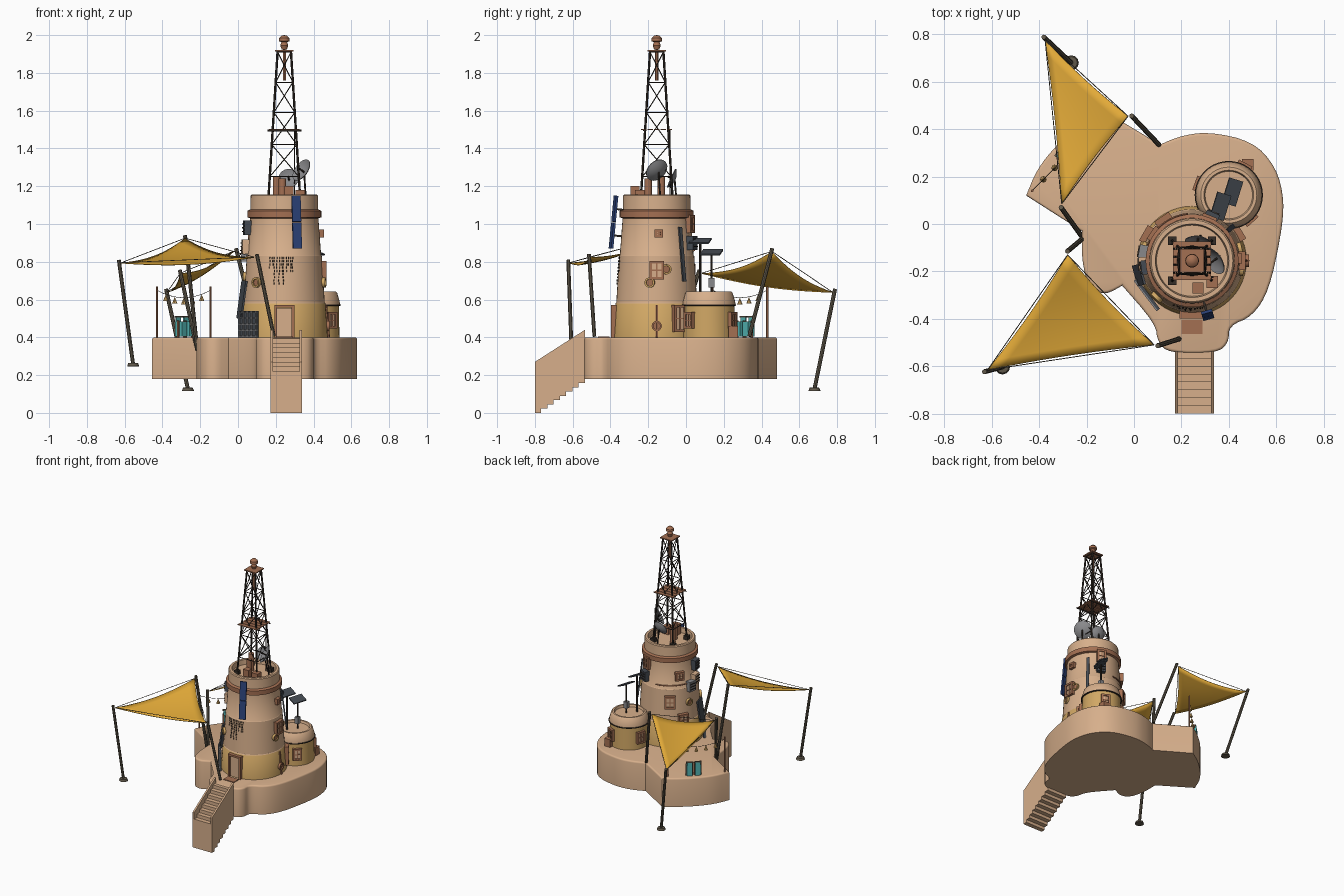
import bpy, bmesh, math, random
from mathutils import Matrix, Vector

if "Cube" in bpy.data.objects:
    bpy.data.objects.remove(bpy.data.objects["Cube"], do_unlink=True)
random.seed(4)


def colour(name, r, g, b):
    m = bpy.data.materials.new(name)
    m.use_nodes = True
    m.diffuse_color = (r, g, b, 1)
    m.node_tree.nodes["Principled BSDF"].inputs["Base Color"].default_value = (r, g, b, 1)
    return m


plaster = colour("sand plaster", .68, .43, .26)
ochre = colour("ochre plaster", .64, .39, .13)
cloth = colour("golden cloth", .76, .4, .04)
clay = colour("terracotta", .37, .16, .085)
wood = colour("weathered wood", .12, .1, .07)
iron = colour("black iron", .035, .026, .02)
grey = colour("grey metal", .25, .25, .26)
blue = colour("solar blue", .025, .055, .19)
teal = colour("teal", .09, .48, .47)
slate = colour("slate", .06, .07, .085)


def finish(name, bm, *mats, smooth=False):
    bmesh.ops.recalc_face_normals(bm, faces=bm.faces)
    mesh = bpy.data.meshes.new(name)
    bm.to_mesh(mesh)
    bm.free()
    for m in mats:
        mesh.materials.append(m)
    if smooth:
        mesh.shade_smooth()
        mesh.set_sharp_from_angle(angle=math.radians(35))
    ob = bpy.data.objects.new(name, mesh)
    bpy.context.collection.objects.link(ob)
    return ob


def box(name, loc, size, mat, frame=Matrix()):
    bm = bmesh.new()
    m = frame @ Matrix.Translation(loc) @ Matrix.Diagonal((*size, 1))
    bmesh.ops.create_cube(bm, size=1, matrix=m)
    return finish(name, bm, mat)


def rods(name, pairs, radius, mat, sides=6):
    bm = bmesh.new()
    for a, b in pairs:
        a, b = Vector(a), Vector(b)
        d = b - a
        m = Matrix.Translation((a + b) / 2) @ d.to_track_quat('Z', 'Y').to_matrix().to_4x4()
        bmesh.ops.create_cone(bm, cap_ends=True, segments=sides, radius1=radius,
                              radius2=radius, depth=d.length, matrix=m)
    return finish(name, bm, mat, smooth=True)


def lathe(name, profile, mats, frame=Matrix(), sides=40, rule=lambda z: 0):
    bm = bmesh.new()
    vs = [bm.verts.new((r, 0, z)) for r, z in profile]
    es = [bm.edges.new(p) for p in zip(vs, vs[1:])]
    bmesh.ops.spin(bm, geom=vs + es, cent=(0, 0, 0), axis=(0, 0, 1),
                   angle=math.tau, steps=sides, use_duplicate=False)
    bmesh.ops.remove_doubles(bm, verts=bm.verts, dist=.0002)
    for f in bm.faces:
        f.material_index = rule(f.calc_center_median().z)
    bm.transform(frame)
    return finish(name, bm, *mats, smooth=True)


def prism(name, points, push, mat, bevel=0):
    bm = bmesh.new()
    face = bm.faces.new([bm.verts.new(p) for p in points])
    top = bmesh.ops.extrude_face_region(bm, geom=[face])["geom"]
    moved = [v for v in top if isinstance(v, bmesh.types.BMVert)]
    bmesh.ops.translate(bm, verts=moved, vec=push)
    if bevel:
        rim = [e for e in bm.edges if all(v in moved for v in e.verts)]
        bmesh.ops.bevel(bm, geom=rim, offset=bevel, segments=3, profile=.5, affect='EDGES')
    return finish(name, bm, mat, smooth=bool(bevel))


# Terrace: rounded outline, third value 1 marks a sharp corner
outline = [(-.455, .12, 1), (-.41, .23, 0), (-.33, .33, 0), (-.23, .42, 0), (-.135, .483, 1),
           (.11, .335, 1), (.19, .37, 0), (.31, .39, 0), (.5, .35, 0), (.6, .24, 0), (.635, .1, 0),
           (.62, -.05, 0), (.57, -.28, 0), (.5, -.39, 0), (.4, -.43, 0), (.4, -.5, 0), (.35, -.545, 0),
           (.15, -.545, 0), (.1, -.5, 0), (.09, -.42, 0), (-.05, -.26, 1), (-.12, -.3, 0),
           (-.19, -.27, 0), (-.22, -.16, 0), (-.22, -.03, 1)]
for _ in range(2):
    smoother = []
    for i, p in enumerate(outline):
        if p[2]:
            smoother.append(p)
            continue
        for q in (outline[i - 1], outline[(i + 1) % len(outline)]):
            smoother.append((p[0] * .75 + q[0] * .25, p[1] * .75 + q[1] * .25, 0))
    outline = smoother
prism("terrace", [(x, y, .18) for x, y, _ in outline], (0, 0, .22), plaster, .012)

# Stairs with a stepped underside and sloped side walls
count = 8
run = [-.8 + .265 * i / count for i in range(count + 1)]
under, treads = [], []
for i in range(count):
    under += [(run[i], .18 * i / count), (run[i + 1], .18 * i / count)]
    treads += [(run[i], .22 + .2 * i / count), (run[i + 1], .22 + .2 * i / count)]
prism("stairs", [(.185, y, z) for y, z in under + treads[::-1]], (.14, 0, 0), plaster)
for side, x in (("left", .325), ("right", .172)):
    wall = under + [(run[-1], .44), (run[0], .27)]
    prism(side + "_stair_wall", [(x, y, z) for y, z in wall], (.013, 0, 0), plaster)

# Towers
main = Matrix.Translation((.245, -.155, 0))
small = Matrix.Translation((.4, .122, 0))
lathe("main_tower", [(.23, .4), (.218, .58), (.214, .585), (.199, .83), (.195, .835), (.18, 1.04),
                     (.178, 1.15), (.172, 1.156), (.155, 1.156), (.15, 1.12), (0, 1.12)],
      (plaster, ochre), main, 48, lambda z: int(z < .58))
lathe("collar", [(.18, 1.03), (.196, 1.035), (.196, 1.07), (.18, 1.078)], (clay,), main, 48)
lathe("small_tower", [(.137, .4), (.134, .57), (.14, .575), (.138, .59), (.125, .635), (.118, .642),
                      (.105, .642), (.1, .625), (0, .625)],
      (plaster, ochre), small, 40, lambda z: int(z < .572))
lathe("annex_pipe", [(.136, .566), (.144, .568), (.144, .574), (.136, .576)], (iron,), small)


def on_wall(tower, angle, reach, z):
    turn = Matrix.Rotation(math.radians(angle), 4, 'Z')
    return tower @ turn @ Matrix.Translation((reach, 0, z))


def tower_reach(z):
    return .23 - .078 * (z - .4)


# Framed windows
def window(name, frame, w, h):
    box(name + "_pane", (0, 0, 0), (.03, w, h), plaster, frame)
    for s in (-1, 1):
        box(name + "_jamb", (0, s * w / 2, 0), (.045, .014, h + .014), clay, frame)
        box(name + "_lintel", (0, 0, s * h / 2), (.045, w + .014, .014), clay, frame)
    box(name + "_mullion", (.003, 0, 0), (.034, .006, h), clay, frame)
    box(name + "_transom", (.003, 0, 0), (.034, w, .006), clay, frame)


for angle, z, w, h in ((0, .755, .065, .085), (3, .95, .03, .03), (31, .5, .06, .13), (125, .74, .06, .08),
                       (150, .6, .06, .08), (68, 1, .05, .08), (145, .93, .05, .05)):
    window("tower_window", on_wall(main, angle, tower_reach(z), z), w, h)
for angle in (-48, 62, 160):
    window("annex_window", on_wall(small, angle, .13, .49), .05, .075)

# Round portholes
for angle, z, ring in ((14, .76, ochre), (-10, .69, ochre), (-134, .69, ochre), (165, .72, ochre), (0, .46, clay)):
    f = on_wall(main, angle, tower_reach(z) - .01, z) @ Matrix.Rotation(math.pi / 2, 4, 'Y')
    lathe("porthole_ring", [(.018, 0), (.027, 0), (.027, .025), (.018, .025), (.018, 0)], (ring,), f, 16)
    lathe("porthole_cover", [(.019, 0), (.019, .017), (0, .017)], (clay,), f, 16)

# Front door
door = on_wall(main, -90, .215, .485)
box("door_panel", (0, 0, -.005), (.035, .08, .15), plaster, door)
for s in (-1, 1):
    box("door_jamb", (.003, s * .046, 0), (.05, .014, .17), clay, door)
box("door_lintel", (.003, 0, .08), (.05, .106, .014), clay, door)
box("door_mat", (.065, 0, -.083), (.06, .09, .006), clay, door)

# Wall equipment
panel = on_wall(main, -74, .238, 1.01) @ Matrix.Rotation(-.1, 4, 'Y')
for s in (-1, 1):
    box("blue_panel", (0, 0, s * .071), (.012, .048, .138), blue, panel)
    box("panel_bracket", (-.025, 0, s * .07), (.05, .01, .01), iron, panel)
for angle, z, mat in ((-172, .98, slate), (-176, .88, plaster), (66, .9, slate), (170, .84, grey)):
    f = on_wall(main, angle, tower_reach(z) + .012, z)
    box("wall_unit", (0, 0, 0), (.04, .06, .075), mat, f)
    for k in range(3):
        box("unit_louvre", (.022, 0, (k - 1) * .02), (.006, .05, .006), iron, f)
lean = on_wall(main, 40, .21, .84) @ Matrix.Rotation(-.12, 4, 'Y')
box("leaning_panel", (0, 0, 0), (.01, .02, .29), slate, lean)
side_lean = on_wall(main, -165, .232, .6) @ Matrix.Rotation(-.14, 4, 'Y')
box("side_panel", (0, 0, 0), (.01, .09, .2), slate, side_lean)
rods("downpipe", [(on_wall(main, 0, .235, .4).translation, on_wall(main, 0, .22, .57).translation)], .007, clay)
arc = [on_wall(main, 95 + 8 * k, tower_reach(.86) + .004, .86).translation for k in range(12)]
rods("wall_pipe", list(zip(arc, arc[1:])), .005, clay)
lattice = on_wall(main, -143, .236, .47)
box("lattice_back", (0, 0, 0), (.012, .16, .14), slate, lattice)
for k in range(5):
    box("lattice_bar", (.008, 0, (k - 2) * .032), (.008, .16, .007), grey, lattice)
    box("lattice_post", (.008, (k - 2) * .037, 0), (.008, .007, .14), grey, lattice)

# Hanging vines: broken strands of small leaves
leaves = []
for k in range(11):
    a = -112 + 3.6 * k
    for step in range(random.randint(3, 9)):
        z = .825 - step * .017
        a += random.uniform(-1, 1)
        leaves.append([on_wall(main, a, tower_reach(h) + .003, h).translation for h in (z, z - .01)])
rods("vines", leaves, .0025, iron, 5)

# Lattice mast
cx, cy = .245, -.155


def mast_corner(k, z):
    half = .085 - .05 * (z - 1.12) / .8
    sx, sy = ((1, 1), (-1, 1), (-1, -1), (1, -1))[k % 4]
    return (cx + sx * half, cy + sy * half, z)


levels = [1.25, 1.42, 1.59, 1.75, 1.91]
legs, braces = [], []
for k in range(4):
    legs.append((mast_corner(k, 1.12), mast_corner(k, 1.92)))
    braces += [(mast_corner(k, z), mast_corner(k + 1, z)) for z in levels]
    for lo, hi in zip(levels, levels[1:]):
        braces += [(mast_corner(k, lo), mast_corner(k + 1, hi)), (mast_corner(k + 1, lo), mast_corner(k, hi))]
    box("mast_foot", mast_corner(k, 1.135), (.035, .035, .03), iron)
rods("mast_legs", legs, .0065, iron)
rods("mast_braces", braces, .003, iron, 5)
for k in range(5):
    box("lookout_slat", (cx, cy + (k - 2) * .034, 1.5), (.16, .028, .006), clay)
for s in (-1, 1):
    rods("lookout_beam", [((cx - .09, cy + s * .07, 1.495), (cx + .09, cy + s * .07, 1.495))], .004, iron)
box("mast_plate", (cx, cy, 1.917), (.1, .1, .008), clay)
rods("mast_core", [((cx, cy, 1.76), (cx, cy, 1.92))], .009, clay)
lathe("beacon", [(0, 1.92), (.014, 1.925), (.021, 1.945), (.015, 1.963), (.029, 1.968), (.027, 1.985),
                 (.015, 1.997), (0, 2)], (clay,), main, 20)

# Rooftop dishes and vents
for name, spot, aim, size in (("large_dish", (.35, -.145, 1.275), (-.7, -.5, .5), .064),
                              ("small_dish", (.27, -.06, 1.235), (-.1, -1, .45), .054)):
    f = Matrix.Translation(spot) @ Vector(aim).to_track_quat('Z', 'Y').to_matrix().to_4x4()
    bowl = [(size * t / 5, size * .35 * (t / 5) ** 2) for t in range(6)]
    lathe(name, bowl + [(r, z - .004) for r, z in bowl[::-1]], (grey,), f, 28)
    rods(name + "_stand", [(spot, (spot[0] + .01, spot[1] + .01, 1.12)), (spot, f @ Vector((0, 0, .04)))], .005, iron)
box("roof_vent", (.27, -.27, 1.16), (.045, .045, .08), clay)
box("roof_hatch", (.33, -.245, 1.15), (.05, .05, .06), clay)
rods("chimney", [((.205, -.13, 1.12), (.205, -.13, 1.25)), ((.235, -.2, 1.12), (.235, -.2, 1.24))], .02, clay, 12)
rods("whip_aerial", [((.3, -.085, 1.12), (.3, -.085, 1.5))], .003, iron)

# Annex rooftop panels on posts
for x, y, z in ((.365, .075, .91), (.415, .135, .85)):
    rods("panel_post", [((x, y, .62), (x, y, z))], .006, iron)
    tilt = Matrix.Translation((x, y, z)) @ Matrix.Rotation(-.3, 4, 'Z') @ Matrix.Rotation(.4, 4, 'Y')
    box("post_panel", (0, 0, 0), (.065, .11, .008), slate, tilt)
box("post_box", (.415, .135, .69), (.03, .03, .05), grey)
box("annex_crate", (.48, .25, .43), (.05, .05, .06), clay)


# Shade sails: triangle corners, with matching pole feet
def sail(name, corners, feet):
    a, b, c = (Vector(p) for p in corners)
    mid, n = (a + b + c) / 3, 12
    bm, grid = bmesh.new(), {}
    for i in range(n + 1):
        for j in range(n + 1 - i):
            u, v = i / n, j / n
            w = 1 - u - v
            bend = u * v + v * w + w * u
            p = (a * u + b * v + c * w).lerp(mid, .25 * bend) - Vector((0, 0, .1 * bend))
            grid[i, j] = bm.verts.new(p)
    for i, j in grid:
        if i + j < n:
            bm.faces.new([grid[i, j], grid[i + 1, j], grid[i, j + 1]])
        if i + j < n - 1:
            bm.faces.new([grid[i + 1, j], grid[i + 1, j + 1], grid[i, j + 1]])
    ob = finish(name, bm, cloth, smooth=True)
    ob.modifiers.new("thickness", 'SOLIDIFY').thickness = .004
    rods(name + "_ropes", [(a, b), (b, c), (c, a)], .002, wood, 5)
    for corner, foot in zip((a, b, c), feet):
        foot = Vector(foot)
        out = corner - mid
        top = corner + Vector((out.x, out.y, 0)).normalized() * .015 + Vector((0, 0, .015))
        rods(name + "_pole", [(foot, top)], .0105, wood, 8)
    lathe(name + "_foot", [(0, -.01), (.032, -.008), (.026, .008), (0, .012)], (wood,),
          Matrix.Translation(feet[0]), 12)


sail("front_sail", [(-.618, -.616, .795), (.085, -.51, .825), (-.28, -.13, .925)],
     [(-.555, -.603, .255), (.19, -.485, .405), (-.215, -.06, .33)])
sail("back_sail", [(-.375, .775, .64), (-.025, .455, .855), (-.305, .085, .74)],
     [(-.265, .68, .125), (.105, .335, .405), (-.215, -.06, .33)])

# Lantern line with pennants between two posts
ends = Vector((-.43, .14, .65)), Vector((-.145, .43, .65))
for p in ends:
    rods("line_post", [((p.x, p.y, .4), p + Vector((0, 0, .02)))], .006, clay)
line = [ends[0].lerp(ends[1], t / 12) - Vector((0, 0, .16 * t / 12 * (1 - t / 12))) for t in range(13)]
rods("lantern_line", list(zip(line, line[1:])), .0015, iron, 5)
for p in line[2:-1:2]:
    lathe("pennant", [(0, 0), (.014, -.035), (0, -.035)], (ochre,), Matrix.Translation(p), 8)

# Pair of teal seats with wooden frames
for s in (-1, 1):
    spot = Matrix.Translation((-.28 + s * .021, .31 + s * .021, .4)) @ Matrix.Rotation(.785, 4, 'Z')
    box("seat_cushion", (0, 0, .045), (.04, .05, .08), teal, spot)
    box("seat_back", (0, .022, .085), (.036, .008, .04), teal, spot)
    for k in (-1, 1):
        box("seat_leg", (k * .023, 0, .045), (.006, .012, .09), clay, spot)
    box("seat_top", (0, .02, .108), (.05, .01, .008), wood, spot)
